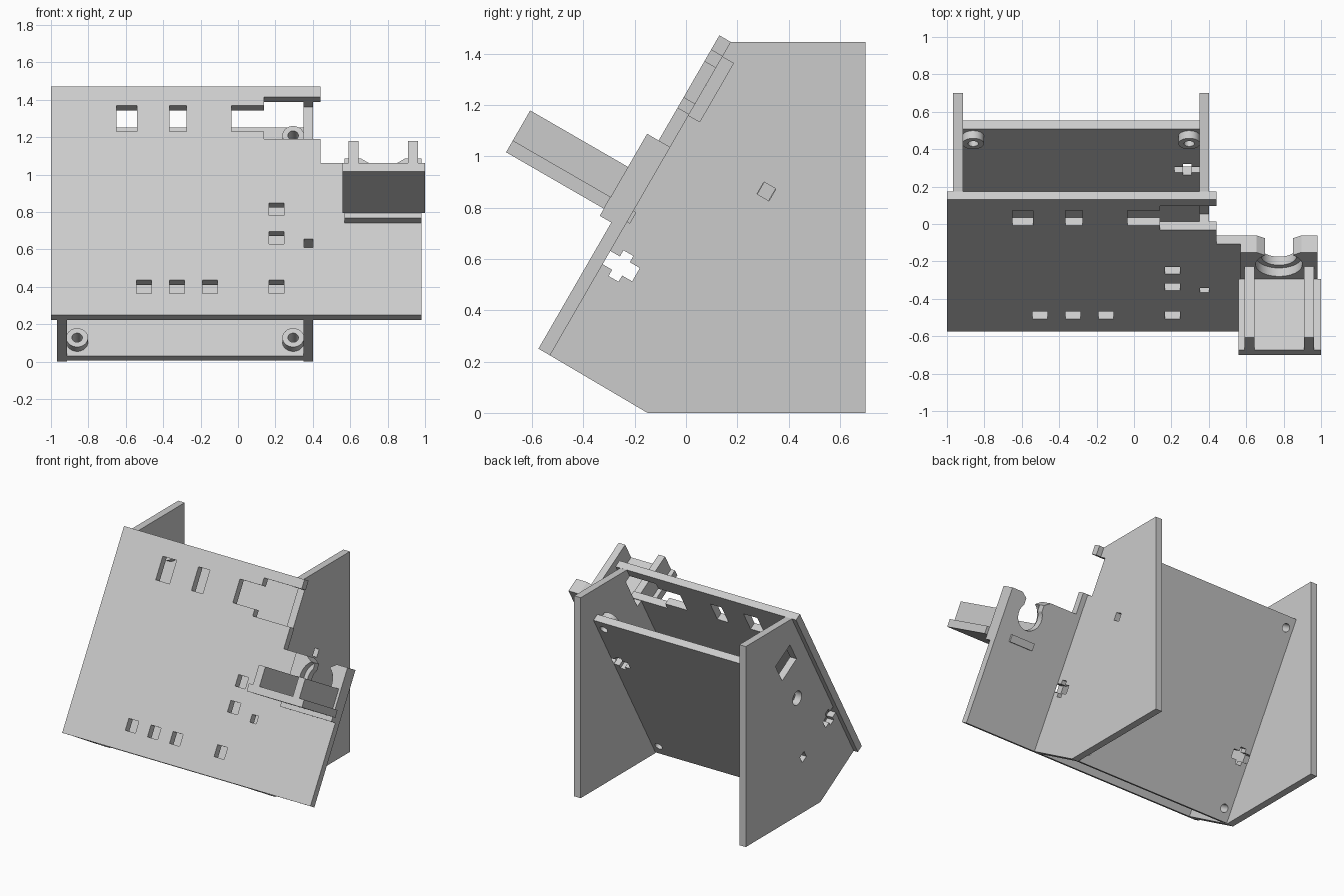
import bpy, bmesh
from math import sin, cos, pi, acos, sqrt
from mathutils import Matrix, Vector

cube = bpy.data.objects.get("Cube")
if cube:
    bpy.data.objects.remove(cube, do_unlink=True)

grey = bpy.data.materials.new("light_grey")
grey.use_nodes = True
grey.diffuse_color = (0.6, 0.6, 0.6, 1)
grey.node_tree.nodes["Principled BSDF"].inputs["Base Color"].default_value = (0.6, 0.6, 0.6, 1)

# Sloped frame: X across, V up the slope, W out of the front face
X = Vector((1, 0, 0))
V = Vector((0, 0.5, sqrt(0.75)))
W = Vector((0, -sqrt(0.75), 0.5))
ORIGIN = Vector((0, -0.575, 0.25))
T = 0.052            # sheet thickness
LENGTH = 1.41        # sheet length along the slope
INNER = -0.489       # rear face of the inner sheet
parts = []


def sheet(name, axes, lo, hi, outline, holes=()):
    """Extrude a 2D outline with holes along the third axis, from lo to hi."""
    curve = bpy.data.curves.new(name, 'CURVE')
    curve.dimensions, curve.fill_mode = '2D', 'BOTH'
    curve.extrude = (hi - lo) / 2
    for loop in [outline, *holes]:
        spline = curve.splines.new('POLY')
        spline.points.add(len(loop) - 1)
        for point, (a, b) in zip(spline.points, loop):
            point.co = (a, b, 0, 1)
        spline.use_cyclic_u = True
    temp = bpy.data.objects.new(name + "_profile", curve)
    bpy.context.collection.objects.link(temp)
    graph = bpy.context.evaluated_depsgraph_get()
    mesh = bpy.data.meshes.new_from_object(temp.evaluated_get(graph))
    bpy.data.objects.remove(temp, do_unlink=True)
    frame = Matrix(axes).transposed().to_4x4()
    frame.translation = ORIGIN + axes[2] * (lo + hi) / 2
    bm = bmesh.new()
    bm.from_mesh(mesh)
    bmesh.ops.remove_doubles(bm, verts=bm.verts, dist=1e-5)
    bmesh.ops.transform(bm, matrix=frame, verts=bm.verts)
    bmesh.ops.recalc_face_normals(bm, faces=bm.faces)
    bm.to_mesh(mesh)
    bm.free()
    mesh.materials.clear()
    mesh.materials.append(grey)
    obj = bpy.data.objects.new(name, mesh)
    bpy.context.collection.objects.link(obj)
    parts.append(obj)


def rect(a0, a1, b0, b1):
    return [(a0, b0), (a1, b0), (a1, b1), (a0, b1)]


def square(a, b, half=0.027):
    return rect(a - half, a + half, b - half, b + half)


def circle(a, b, r, n=32):
    return [(a + r * cos(2 * pi * i / n), b + r * sin(2 * pi * i / n)) for i in range(n)]


def bolt_slot(along, edge, d):
    """Cross-shaped captive-nut slot running into an edge."""
    steps = [(0.03, 0), (0.03, 0.043), (0.058, 0.043), (0.058, 0.088), (0.03, 0.088), (0.03, 0.133)]
    return ([(along - s, edge + d * t) for s, t in steps]
            + [(along + s, edge + d * t) for s, t in reversed(steps)])


def slope(y, z):
    p = Vector((0, y, z)) - ORIGIN
    return (p.dot(V), p.dot(W))


# Round clip opening with a flared mouth, traced from right to left
CLIP_X, CLIP_V, CLIP_TOP = 0.775, 0.805, 0.937


def clip(r, n=28):
    start = acos(0.075 / r)
    sweep = pi + 2 * start
    arc = [start - sweep * i / n for i in range(n + 1)]
    return ([(CLIP_X + 0.12, CLIP_TOP), (CLIP_X + 0.075, CLIP_TOP - 0.03)]
            + [(CLIP_X + r * cos(t), CLIP_V + r * sin(t)) for t in arc]
            + [(CLIP_X - 0.075, CLIP_TOP - 0.03), (CLIP_X - 0.12, CLIP_TOP)])


FACE = (X, V, W)
SIDE = (V, W, X)

# Front panel with its clip opening, side notch and rows of slots
panel = ([(-1, 0), (0.98, 0), (0.98, CLIP_TOP)] + clip(0.095)
         + [(0.44, CLIP_TOP), (0.44, 1.085), (0.14, 1.085), (0.14, 1.132), (-0.035, 1.132),
            (-0.035, 1.293), (0.14, 1.293), (0.14, 1.345), (0.44, 1.345),
            (0.44, LENGTH), (-1, LENGTH)])
slots = [rect(-0.65, -0.54, 1.132, 1.293), rect(-0.365, -0.275, 1.132, 1.293),
         rect(0.352, 0.402, 0.415, 0.468)]
slots += [rect(x, x + 0.08, 0.133, 0.214) for x in (-0.543, -0.366, -0.19, 0.165)]
slots += [rect(0.165, 0.245, v, v + 0.078) for v in (0.438, 0.614)]
sheet("front_panel", FACE, -T, 0, panel, slots)

# Inner sheet with bolt slots in both edges and four standoffs
left_slot = [(x, v) for v, x in bolt_slot(0.975, 0.35, -1)]
right_slot = [(x, v) for v, x in reversed(bolt_slot(0.44, -0.915, 1))]
inner = [(-0.915, 0), (0.35, 0)] + left_slot + [(0.35, LENGTH), (-0.915, LENGTH)] + right_slot
corners = [(x, v) for x in (-0.86, 0.295) for v in (0.085, 1.333)]
sheet("inner_sheet", FACE, INNER, INNER + T, inner, [circle(x, v, 0.028) for x, v in corners])
for i, (x, v) in enumerate(corners):
    sheet(f"standoff_{i + 1}", FACE, INNER + T, INNER + T + 0.047,
          circle(x, v, 0.058), [circle(x, v, 0.028)])

# Side plates
rim = [slope(0.175, 1.445), slope(0.7, 1.445), slope(0.7, 0), slope(-0.15, 0), (0, -T)]
front_slot = bolt_slot(0.44, -T, -1)
notch = [(1.08, -T), (1.08, -0.102), (1.343, -0.102), (1.343, -T)]
bolt_w = INNER + T / 2
sheet("left_side_plate", SIDE, 0.35, 0.402, rim + front_slot + notch,
      [square(0.975, bolt_w)])
sheet("right_side_plate", SIDE, -0.967, -0.915, rim + front_slot,
      [square(0.44, bolt_w), rect(1.115, 1.265, -0.35, -0.16),
       circle(*slope(0.114, 0.85), 0.05)])

# Holder: backing plate, shelf with rear tab, two rails
sheet("holder_back", FACE, 0, T,
      [(0.57, 0.568), (0.98, 0.568), (0.98, CLIP_TOP)] + clip(0.125) + [(0.57, CLIP_TOP)])
sheet("holder_shelf", SIDE, 0.56, 1.0, rect(0.6, 0.653, T, 0.492))
sheet("holder_tab", SIDE, 0.68, 0.87, rect(0.6, 0.65, -0.065, T))
for name, x in (("left_rail", 0.91), ("right_rail", 0.592)):
    sheet("holder_" + name, SIDE, x, x + T, rect(0.653, 0.788, T, 0.492))

# Smooth the round walls, keep the cut edges crisp
bpy.ops.object.select_all(action='DESELECT')
for obj in parts:
    obj.select_set(True)
bpy.context.view_layer.objects.active = parts[0]
bpy.ops.object.shade_smooth_by_angle(angle=pi / 6)
